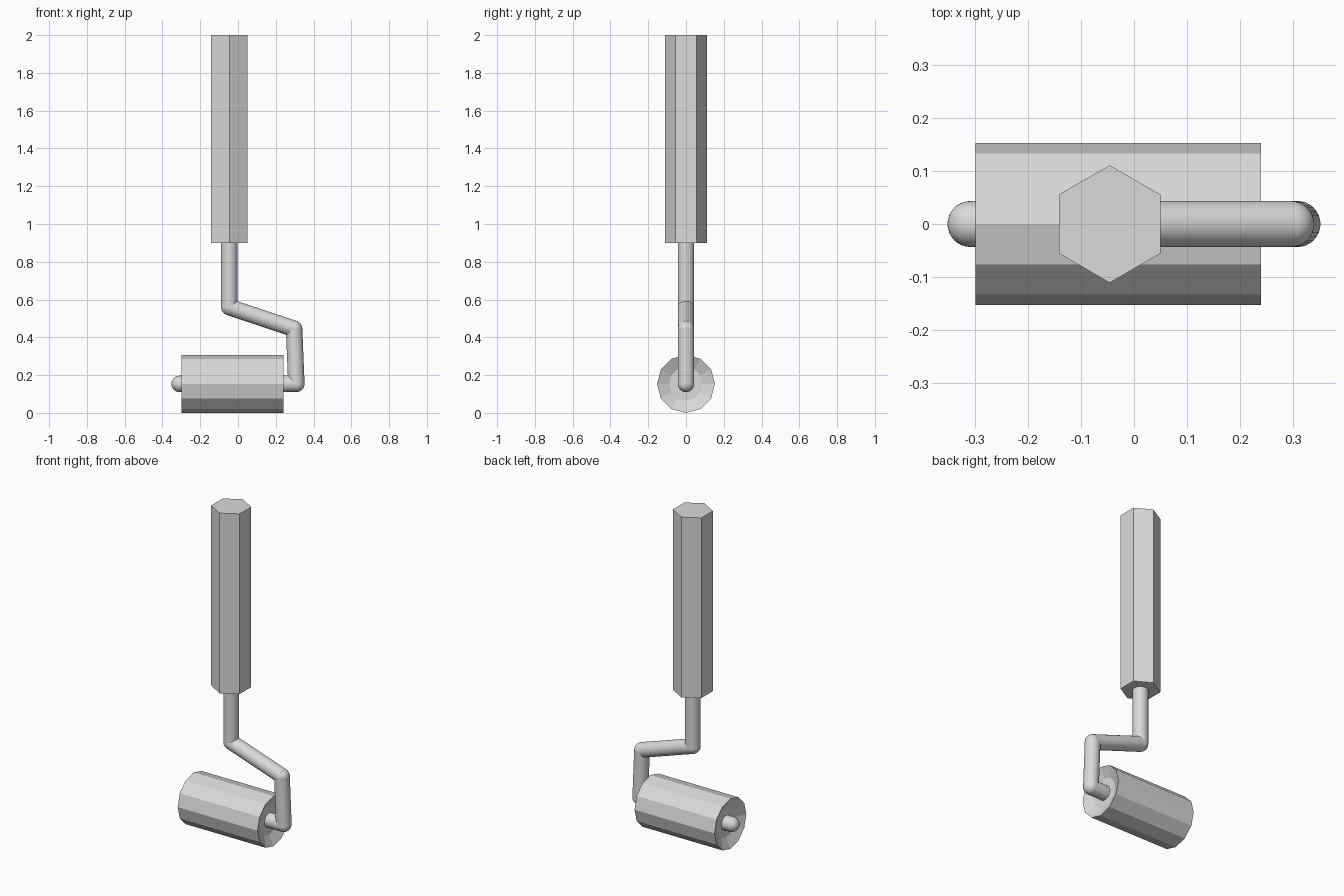
import bpy, bmesh
from math import radians
from mathutils import Matrix, Vector

if "Cube" in bpy.data.objects:
    bpy.data.objects.remove(bpy.data.objects["Cube"], do_unlink=True)

grey = bpy.data.materials.new("light grey")
grey.use_nodes = True
colour = (0.7, 0.7, 0.7, 1)
grey.diffuse_color = colour
grey.node_tree.nodes["Principled BSDF"].inputs["Base Color"].default_value = colour


def finish(name, bm):
    bmesh.ops.recalc_face_normals(bm, faces=bm.faces)
    mesh = bpy.data.meshes.new(name)
    bm.to_mesh(mesh)
    bm.free()
    mesh.materials.append(grey)
    obj = bpy.data.objects.new(name, mesh)
    bpy.context.collection.objects.link(obj)
    return obj


def tube(bm, a, b, radius, sides):
    a, b = Vector(a), Vector(b)
    turn = (b - a).to_track_quat('Z', 'Y').to_matrix().to_4x4()
    bmesh.ops.create_cone(bm, cap_ends=True, segments=sides, radius1=radius,
                          radius2=radius, depth=(b - a).length,
                          matrix=Matrix.Translation((a + b) / 2) @ turn)


ROD = 0.0435
AXLE_Z = 0.1535
SHAFT_X = -0.046

# Six-sided grip
bm = bmesh.new()
bmesh.ops.create_cone(bm, cap_ends=True, segments=6, radius1=0.111, radius2=0.111,
                      depth=1.1, matrix=Matrix.Translation((SHAFT_X, 0, 1.45))
                      @ Matrix.Rotation(radians(90), 4, 'Z')
                      @ Matrix.Rotation(radians(30), 4, 'Z'))
finish("handle", bm)

# Twelve-sided roller with a recess in each end
bm = bmesh.new()
bmesh.ops.create_cone(bm, cap_ends=True, segments=12, radius1=AXLE_Z, radius2=AXLE_Z,
                      depth=0.54, matrix=Matrix.Translation((-0.03, 0, AXLE_Z))
                      @ Matrix.Rotation(radians(90), 4, 'Y'))
bm.normal_update()
ends = [f for f in bm.faces if abs(f.normal.x) > 0.9]
bmesh.ops.inset_individual(bm, faces=ends, thickness=0.064)
for f in ends:
    bmesh.ops.translate(bm, verts=f.verts, vec=f.normal * -0.03)
finish("roller", bm)

# Bent rod from grip to axle, with ball joints at the bends and tip
path = [(SHAFT_X, 0, 0.92), (SHAFT_X, 0, 0.56), (0.297, 0, 0.445),
        (0.309, 0, AXLE_Z), (-0.309, 0, AXLE_Z)]
bm = bmesh.new()
for a, b in zip(path, path[1:]):
    tube(bm, a, b, ROD, 32)
    bmesh.ops.create_uvsphere(bm, u_segments=32, v_segments=16, radius=ROD,
                              matrix=Matrix.Translation(b)
                              @ Matrix.Rotation(radians(90), 4, 'Y'))
rod = finish("bent_rod", bm)
bpy.ops.object.select_all(action='DESELECT')
rod.select_set(True)
bpy.context.view_layer.objects.active = rod
bpy.ops.object.shade_smooth_by_angle(angle=radians(30))
